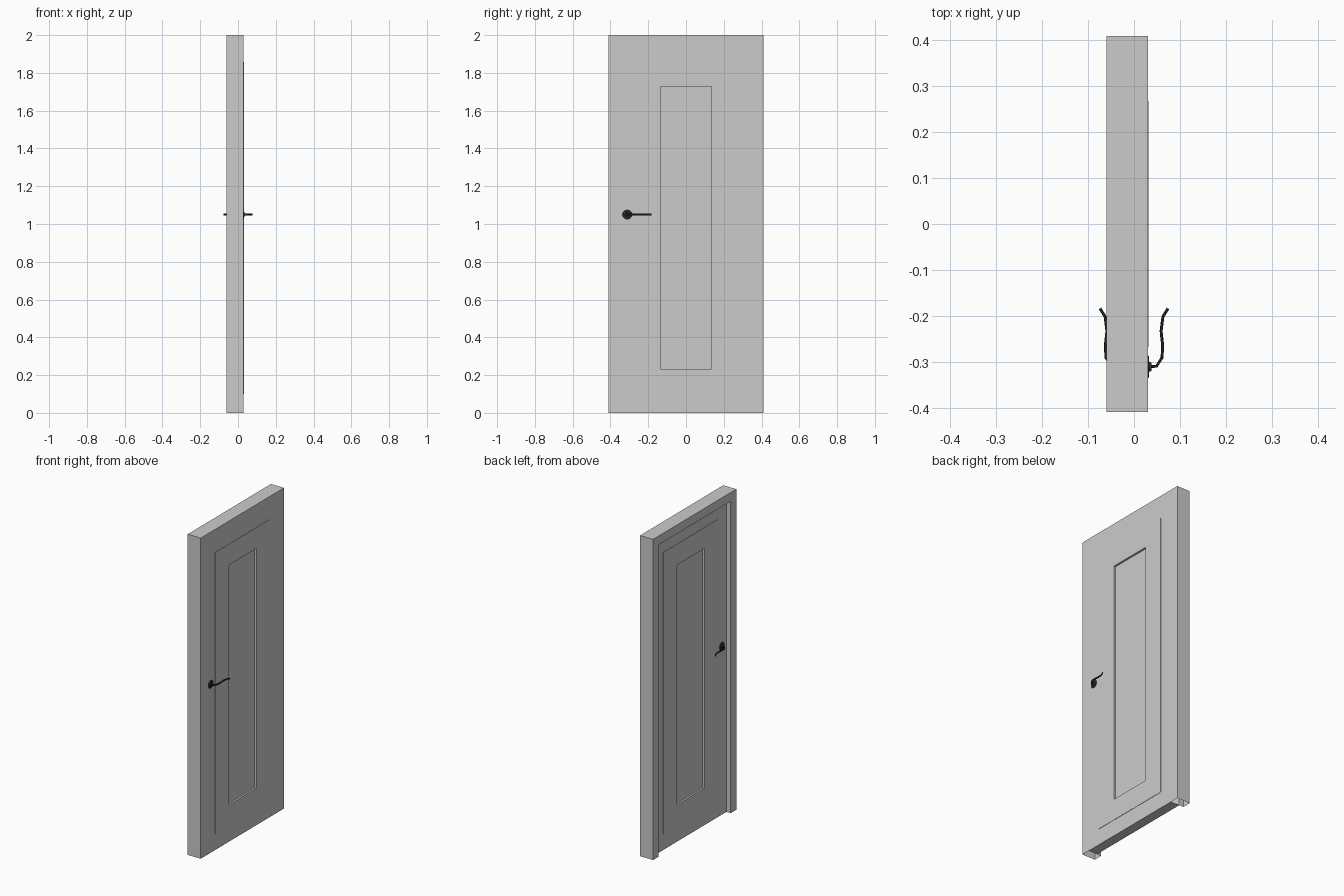
import bpy, bmesh, math
from mathutils import Matrix, Vector

if "Cube" in bpy.data.objects:
    bpy.data.objects.remove(bpy.data.objects["Cube"])


def box(name, lo, hi):
    lo, hi = Vector(lo), Vector(hi)
    bm = bmesh.new()
    bmesh.ops.create_cube(bm, size=1, matrix=Matrix.Translation((lo + hi) / 2)
                          @ Matrix.Diagonal((*(hi - lo), 1)))
    me = bpy.data.meshes.new(name)
    bm.to_mesh(me)
    bm.free()
    ob = bpy.data.objects.new(name, me)
    bpy.context.collection.objects.link(ob)
    return ob


def combine(target, other, op):
    mod = target.modifiers.new(op, 'BOOLEAN')
    mod.operation = op
    mod.solver = 'EXACT'
    mod.object = other
    bpy.context.view_layer.objects.active = target
    bpy.ops.object.modifier_apply(modifier=mod.name)
    bpy.data.objects.remove(other, do_unlink=True)


HALF_W, POST = 0.41, 0.055
INNER = HALF_W - POST

# Door leaf and frame, flush at the front and rebated at the back
door = box("door_and_frame", (-0.06, -HALF_W, 0), (0.03, HALF_W, 2))
combine(door, box("rebate", (-0.1, -INNER, -0.1), (-0.03, INNER, 2 - POST)), 'DIFFERENCE')

# Slightly proud panel moulding on both faces
combine(door, box("moulding", (-0.032, -0.268, 0.10), (0.032, 0.268, 1.857)), 'UNION')

# Sunken centre panel on both faces
for x0, x1 in ((0.02, 0.1), (-0.1, -0.02)):
    combine(door, box("recess", (x0, -0.136, 0.232), (x1, 0.136, 1.727)), 'DIFFERENCE')

# Hollow frame posts are open underneath
bm = bmesh.new()
bm.from_mesh(door.data)
for y in (-INNER, INNER):
    low = [f for f in bm.faces if f.normal.z < -0.9 and f.calc_center_median().z < 0.01]
    geom = low + list({e for f in low for e in f.edges}) + list({v for f in low for v in f.verts})
    bmesh.ops.bisect_plane(bm, geom=geom, dist=1e-5, plane_co=(0, y, 0), plane_no=(0, 1, 0))
posts = [f for f in bm.faces if f.normal.z < -0.9 and f.calc_center_median().z < 0.01
         and abs(f.calc_center_median().y) > INNER]
bmesh.ops.delete(bm, geom=posts, context='FACES_ONLY')
bm.to_mesh(door.data)
bm.free()

dark = bpy.data.materials.new("dark_metal")
dark.diffuse_color = (0.03, 0.03, 0.03, 1)
dark.use_nodes = True
dark.node_tree.nodes["Principled BSDF"].inputs["Base Color"].default_value = dark.diffuse_color


def finish(ob):
    ob.data.materials.append(dark)
    mod = ob.modifiers.new("both_sides", 'MIRROR')
    mod.use_axis = (True, False, False)
    bpy.ops.object.select_all(action='DESELECT')
    ob.select_set(True)
    bpy.context.view_layer.objects.active = ob
    bpy.ops.object.shade_smooth_by_angle(angle=math.radians(35))


# Round backplate with a collar
bm = bmesh.new()
for r1, r2, x0, x1 in ((0.026, 0.023, 0.029, 0.033), (0.012, 0.009, 0.032, 0.038)):
    bmesh.ops.create_cone(bm, cap_ends=True, segments=20, radius1=r1, radius2=r2, depth=x1 - x0,
                          matrix=Matrix.Translation(((x0 + x1) / 2, -0.311, 1.05))
                          @ Matrix.Rotation(math.pi / 2, 4, 'Y'))
me = bpy.data.meshes.new("handle_backplate")
bm.to_mesh(me)
bm.free()
plate = bpy.data.objects.new("handle_backplate", me)
bpy.context.collection.objects.link(plate)
finish(plate)

# Wavy lever swept along a path
path = [(0.029, -0.311), (0.049, -0.310), (0.061, -0.291), (0.0625, -0.265),
        (0.059, -0.233), (0.063, -0.202), (0.074, -0.184)]
cu = bpy.data.curves.new("handle_lever", 'CURVE')
cu.dimensions = '3D'
cu.bevel_depth = 0.0032
cu.bevel_resolution = 1
cu.use_fill_caps = True
sp = cu.splines.new('POLY')
sp.points.add(len(path) - 1)
for p, (x, y) in zip(sp.points, path):
    p.co = (x, y, 0, 1)
lever = bpy.data.objects.new("handle_lever", cu)
bpy.context.collection.objects.link(lever)
bpy.ops.object.select_all(action='DESELECT')
lever.select_set(True)
bpy.context.view_layer.objects.active = lever
bpy.ops.object.convert(target='MESH')
lever = bpy.context.view_layer.objects.active
lever.data.transform(Matrix.Translation((0, 0, 1.05)) @ Matrix.Diagonal((1, 1, 1.7, 1)))
finish(lever)
